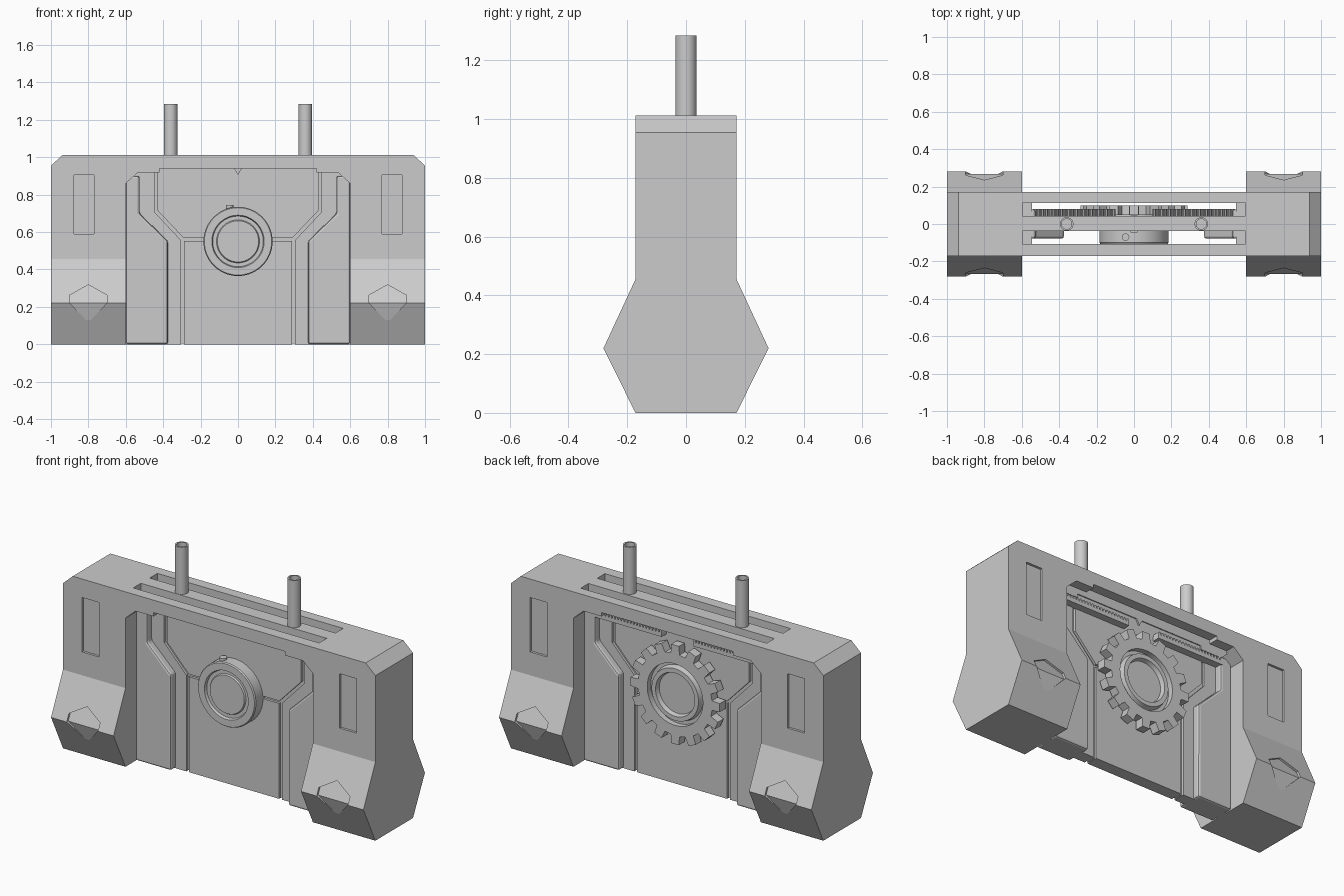
import bpy, bmesh, math

if "Cube" in bpy.data.objects:
    bpy.data.objects.remove(bpy.data.objects["Cube"])


def finish(name, bm):
    bmesh.ops.recalc_face_normals(bm, faces=bm.faces)
    me = bpy.data.meshes.new(name)
    bm.to_mesh(me)
    bm.free()
    ob = bpy.data.objects.new(name, me)
    bpy.context.collection.objects.link(ob)
    return ob


def prism(name, pts, a, b, axis='Y', bevel=0):
    """Extrude a profile: xz profile along Y, or yz profile along X."""
    bm = bmesh.new()
    place = (lambda p, d: (p[0], d, p[1])) if axis == 'Y' else (lambda p, d: (d, p[0], p[1]))
    lo = [bm.verts.new(place(p, a)) for p in pts]
    hi = [bm.verts.new(place(p, b)) for p in pts]
    bm.faces.new(lo)
    bm.faces.new(hi)
    n = len(pts)
    for i in range(n):
        j = (i + 1) % n
        bm.faces.new((lo[i], lo[j], hi[j], hi[i]))
    ob = finish(name, bm)
    if bevel:
        m = ob.modifiers.new("bevel", 'BEVEL')
        m.width, m.segments = bevel, 2
    return ob


def rect(x0, x1, z0, z1):
    return [(x0, z0), (x1, z0), (x1, z1), (x0, z1)]


def cut(ob, cutter):
    m = ob.modifiers.new("cut", 'BOOLEAN')
    m.operation, m.object, m.solver = 'DIFFERENCE', cutter, 'EXACT'
    bpy.context.view_layer.update()
    me = bpy.data.meshes.new_from_object(ob.evaluated_get(bpy.context.evaluated_depsgraph_get()))
    ob.modifiers.clear()
    ob.data = me
    bpy.data.objects.remove(cutter)


def lathe(name, prof, centre, axis='Y', n=64):
    """Spin a (radius, distance) profile about Y or Z."""
    bm = bmesh.new()
    rings = []
    for r, d in prof:
        ring = []
        for i in range(n):
            t = 2 * math.pi * i / n
            u, v = r * math.cos(t), r * math.sin(t)
            off = (u, d, v) if axis == 'Y' else (u, v, d)
            ring.append(bm.verts.new([c + o for c, o in zip(centre, off)]))
        rings.append(ring)
    for p, q in zip(rings, rings[1:]):
        for i in range(n):
            j = (i + 1) % n
            bm.faces.new((p[i], p[j], q[j], q[i]))
    bm.faces.new(rings[0])
    bm.faces.new(rings[-1])
    ob = finish(name, bm)
    bpy.ops.object.select_all(action='DESELECT')
    bpy.context.view_layer.objects.active = ob
    ob.select_set(True)
    bpy.ops.object.shade_smooth_by_angle(angle=math.radians(30))
    return ob


def mirrored(pts, s):
    return [(s * x, z) for x, z in pts]


def pillar_profile(inset, z0, z1):
    half = [(.172 - inset, z0), (.281 - inset, .22), (.172 - inset, .455), (.172 - inset, z1)]
    return half + [(-y, z) for y, z in reversed(half)]


# Pillars with chamfered shoulders and shallow recesses on both faces
for s, side in ((-1, "left"), (1, "right")):
    pillar = prism(side + "_pillar", pillar_profile(0, 0, 1.012), s * .6, s * 1.0, 'X')
    cut(pillar, prism("c", mirrored([(.938, 1.012), (1.1, .863), (1.1, 1.1), (.85, 1.1)], s), -.5, .5))
    diamond = [(.8, .318), (.9, .262), (.9, .222), (.8, .115), (.7, .222), (.7, .262)]
    for pts in (diamond, rect(.77, .878, .59, .905)):
        c = prism("c", mirrored(pts, s), -.4, .4)
        cut(c, prism("core", pillar_profile(.014, -.1, 1.1), s * .4, s * 1.2, 'X'))
        cut(pillar, c)

# Lintel with chamfered opening corners and two long slots
right = [(.42, .94), (.42, .918), (.535, .918), (.6, .86), (.6, 1.012)]
lintel = prism("lintel", right + mirrored(right, -1)[::-1], -.172, .172)
for y0, y1 in ((-.108, -.038), (.042, .112)):
    cut(lintel, prism("c", rect(-.595, .595, .908, 1.1), y0, y1))

# Door: thin core, with panels separated by seams
prism("door_core", rect(-.6, .6, .003, .96), -.022, .022)
prism("upper_door_panel", [(-.43, .96), (-.43, .715), (-.29, .567), (.29, .567), (.43, .715), (.43, .96)],
      -.036, .036)
prism("lower_door_panel", rect(-.288, .288, 0, .552), -.036, .036)
prism("top_pointer", [(-.02, .94), (.02, .94), (0, .905)], -.045, .045)
for s, side in ((-1, "left"), (1, "right")):
    prism(side + "_door_panel", mirrored([(.306, 0), (.306, .557), (.447, .708), (.447, .96),
                                          (.6, .96), (.6, 0)], s), -.036, .036)
    prism(side + "_raised_panel", mirrored([(.375, 0), (.375, .553), (.527, .7), (.527, .9),
                                            (.6, .9), (.6, 0)], s), -.078, .078, bevel=.012)

    # Toothed rack behind the door
    rack, n = [(.1, .85)], 22
    for i in range(n):
        x = .1 + .44 * i / n
        rack += [(x, .872), (x + .005, .89), (x + .012, .89), (x + .017, .872)]
    rack += [(.54, .872), (.54, .85)]
    prism(side + "_rack", mirrored(rack, s), .03, .08)

    # Hollow lifting rod
    lathe(side + "_rod", [(.036, .93), (.036, 1.285), (.027, 1.285), (.027, 1.25)],
          (s * .36, 0, 0), 'Z', 32)

# Round lock on the front
lathe("front_lock", [(.185, 0), (.185, -.1), (.18, -.107), (.14, -.107), (.135, -.092),
                     (.115, -.092), (.11, -.1)], (0, 0, .55))
lathe("lock_pin", [(.02, .6), (.02, .745)], (-.045, -.07, 0), 'Z', 16)

# Gear on the back
gear_pts, teeth = [], 16
for i in range(teeth):
    for off, r in ((-.30, .238), (-.22, .287), (.22, .287), (.30, .238)):
        a = 2 * math.pi * (i + off) / teeth
        gear_pts.append((r * math.cos(a), .55 + r * math.sin(a)))
gear = prism("gear", gear_pts, .048, .1)
cut(gear, lathe("c", [(.178, -.2), (.178, .2)], (0, 0, .55)))
lathe("gear_hub", [(.18, .03), (.18, .068), (.158, .068), (.15, .1), (.125, .1), (.118, .075)],
      (0, 0, .55))
